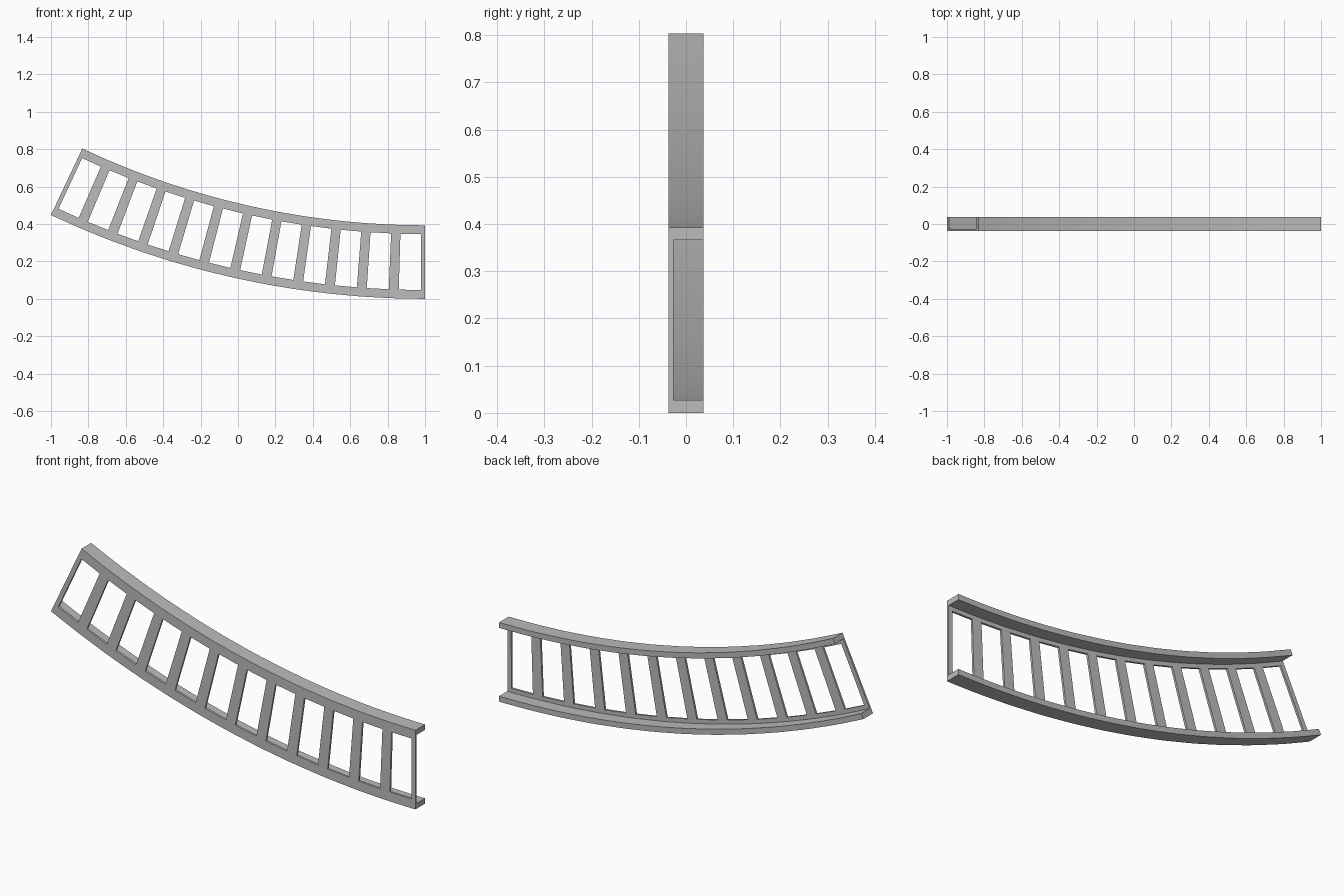
import bpy
import bmesh
from math import sin, cos

cube = bpy.data.objects.get("Cube")
if cube:
    bpy.data.objects.remove(cube, do_unlink=True)

# Overall proportions: a curved channel bent around a centre above its low end
RADIUS = 4.687
SWEEP = 0.4409
HEIGHT = 0.393
FRONT, BACK = -0.0375, 0.0375
WEB_BACK = -0.027
FLANGE = 0.027
LIP = 0.047

# Window layout along the arc, in radians
COUNT = 12
END_BAR = 0.0049
WINDOW = 0.0254
PITCH = (SWEEP - 2 * END_BAR - WINDOW) / (COUNT - 1)

steel = bpy.data.materials.new("grey_steel")
steel.use_nodes = True
colour = (0.5, 0.5, 0.5, 1)
steel.diffuse_color = colour
steel.node_tree.nodes["Principled BSDF"].inputs["Base Color"].default_value = colour


def place(angle, rise, y):
    """Point on the bend, at a given rise above the lower edge."""
    r = RADIUS - rise
    return (1 - r * sin(angle), y, RADIUS - r * cos(angle))


def sweep(name, profile, angles):
    """Sweep a closed (rise, y) profile through the given angles."""
    bm = bmesh.new()
    rings = [[bm.verts.new(place(a, h, y)) for h, y in profile] for a in angles]
    n = len(profile)
    for p, q in zip(rings, rings[1:]):
        for i in range(n):
            j = (i + 1) % n
            bm.faces.new((p[i], p[j], q[j], q[i]))
    bm.faces.new(rings[0])
    bm.faces.new(rings[-1])
    bmesh.ops.recalc_face_normals(bm, faces=bm.faces)
    mesh = bpy.data.meshes.new(name)
    bm.to_mesh(mesh)
    bm.free()
    mesh.materials.append(steel)
    obj = bpy.data.objects.new(name, mesh)
    bpy.context.collection.objects.link(obj)
    bpy.ops.object.select_all(action="DESELECT")
    obj.select_set(True)
    bpy.context.view_layer.objects.active = obj
    bpy.ops.object.shade_smooth_by_angle()
    return obj


# Window edges set the bend stations, so the bars meet the rails cleanly
starts = [END_BAR + i * PITCH for i in range(COUNT)]
edges = [0] + [a for s in starts for a in (s, s + WINDOW)] + [SWEEP]

# Rails: deep flange with a thin lip at the front
lower = [(0, FRONT), (LIP, FRONT), (LIP, WEB_BACK),
         (FLANGE, WEB_BACK), (FLANGE, BACK), (0, BACK)]
upper = [(HEIGHT - h, y) for h, y in lower]
sweep("lower_rail", lower, edges)
sweep("upper_rail", upper, edges)

# Thin web bars between the windows, narrow at both ends
bar = [(LIP, FRONT), (HEIGHT - LIP, FRONT),
       (HEIGHT - LIP, WEB_BACK), (LIP, WEB_BACK)]
for i in range(0, len(edges), 2):
    sweep("web_bar_%d" % (i // 2), bar, edges[i:i + 2])
